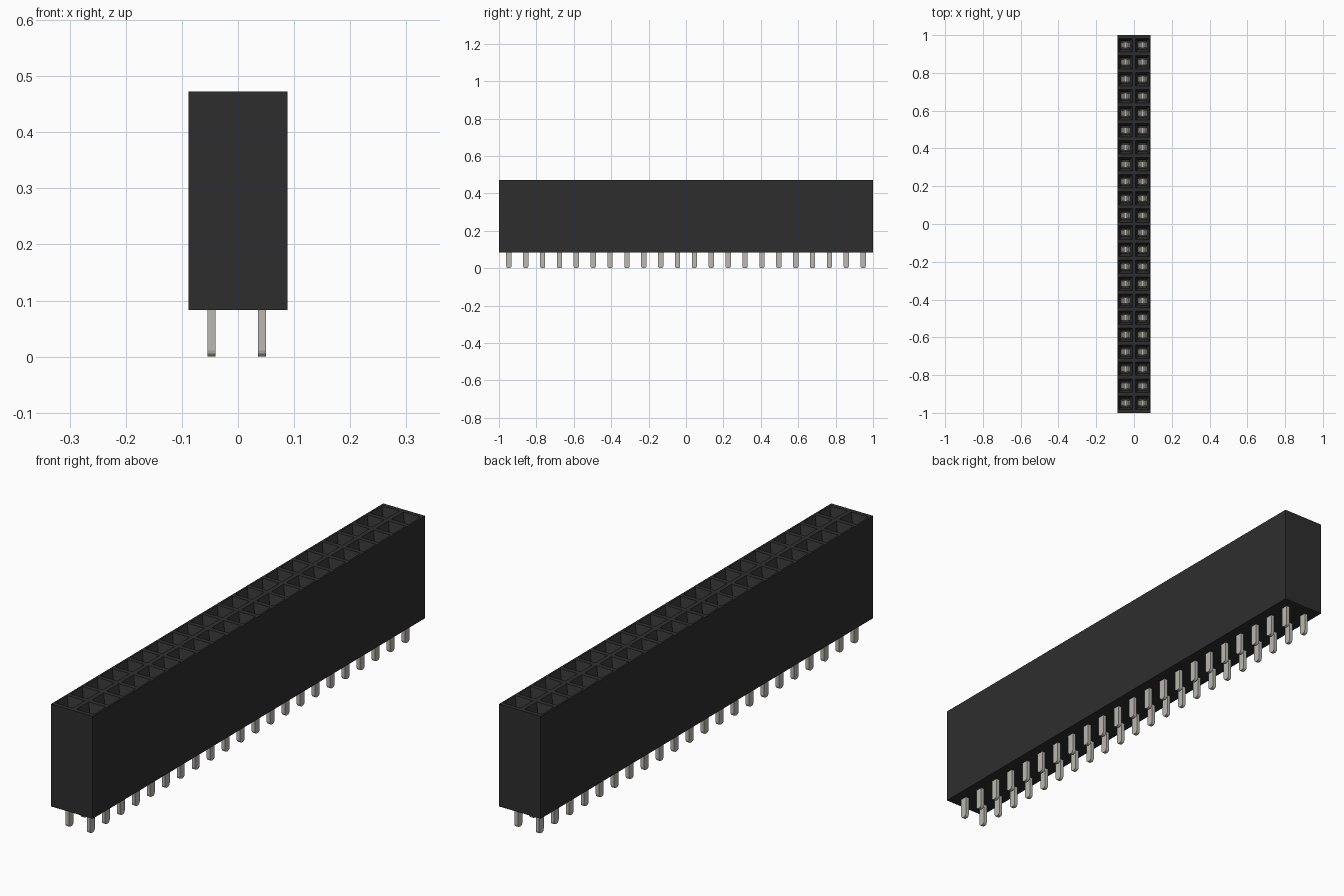
import bpy, bmesh, math

if "Cube" in bpy.data.objects:
    bpy.data.objects.remove(bpy.data.objects["Cube"], do_unlink=True)

COUNT, PITCH = 22, 0.0902
HALF_X, BOTTOM, TOP = 0.088, 0.083, 0.473
HOLE_FLOOR = 0.13
ROWS = [-0.045, 0.045]
YS = [(i - (COUNT - 1) / 2) * PITCH for i in range(COUNT)]


def material(name, rgb, metallic=0.0):
    m = bpy.data.materials.new(name)
    m.use_nodes = True
    m.diffuse_color = (*rgb, 1)
    m.node_tree.nodes["Principled BSDF"].inputs["Base Color"].default_value = (*rgb, 1)
    return m


black = material("black plastic", (0.027, 0.027, 0.027))
metal = material("tinned metal", (0.50, 0.48, 0.43))


def finish(bm, name, mat):
    bmesh.ops.remove_doubles(bm, verts=bm.verts[:], dist=1e-5)
    bmesh.ops.recalc_face_normals(bm, faces=bm.faces[:])
    mesh = bpy.data.meshes.new(name)
    bm.to_mesh(mesh)
    bm.free()
    mesh.materials.append(mat)
    obj = bpy.data.objects.new(name, mesh)
    bpy.context.collection.objects.link(obj)
    return obj


def ring(bm, x0, x1, y0, y1, z):
    return [bm.verts.new(p) for p in ((x0, y0, z), (x1, y0, z), (x1, y1, z), (x0, y1, z))]


def bridge(bm, a, b):
    for i in range(len(a)):
        j = (i + 1) % len(a)
        bm.faces.new((a[i], a[j], b[j], b[i]))


def prism(bm, profile, x0, x1, shear=None):
    """Extrude a closed (y, z) profile along x; shear gives an x offset from z."""
    off = shear or (lambda z: 0)
    a = [bm.verts.new((x0 + off(z), y, z)) for y, z in profile]
    b = [bm.verts.new((x1 + off(z), y, z)) for y, z in profile]
    bridge(bm, a, b)
    bm.faces.new(a)
    bm.faces.new(b)


# Housing: each socket is a funnel mouth leading into a square shaft
bm = bmesh.new()
edges = [-1.0] + [y + PITCH / 2 for y in YS[:-1]] + [1.0]
for cx in ROWS:
    x0, x1 = (-HALF_X, 0) if cx < 0 else (0, HALF_X)
    for i, cy in enumerate(YS):
        y0, y1 = edges[i], edges[i + 1]
        loops = [ring(bm, x0, x1, y0, y1, BOTTOM), ring(bm, x0, x1, y0, y1, TOP)]
        for h, z in ((0.036, TOP), (0.022, TOP - 0.035), (0.022, HOLE_FLOOR)):
            loops.append(ring(bm, cx - h, cx + h, cy - h, cy + h, z))
        for a, b in zip(loops[1:], loops[2:]):
            bridge(bm, a, b)
        bm.faces.new(loops[-1])
        bm.faces.new(loops[0])
        # Outer walls only, none between neighbouring cells
        for k, outer in enumerate((i == 0, cx > 0, i == COUNT - 1, cx < 0)):
            if outer:
                j = (k + 1) % 4
                bm.faces.new((loops[0][k], loops[0][j], loops[1][j], loops[1][k]))
finish(bm, "housing", black)

# Solder pins: flat blades with rounded tips
bm = bmesh.new()
W, R = 0.014, 0.011
for cx in ROWS:
    for cy in YS:
        tip = []
        for side in (-1, 1):
            for s in range(4):
                t = math.radians(30 * s if side < 0 else 90 - 30 * s)
                tip.append((cy + side * (W - R + R * math.cos(t)), R - R * math.sin(t)))
        profile = [(cy - W, BOTTOM + 0.01)] + tip + [(cy + W, BOTTOM + 0.01)]
        prism(bm, profile, cx - 0.009, cx + 0.005)
finish(bm, "solder_pins", metal)

# Spring contacts: a base plate and two leaves leaning towards each other
bm = bmesh.new()
for cx in ROWS:
    for cy in YS:
        base = [(cy - 0.016, HOLE_FLOOR), (cy + 0.016, HOLE_FLOOR),
                (cy + 0.016, HOLE_FLOOR + 0.008), (cy - 0.016, HOLE_FLOOR + 0.008)]
        prism(bm, base, cx - 0.020, cx + 0.020)
        leaf = [(cy - 0.014, HOLE_FLOOR), (cy + 0.014, HOLE_FLOOR),
                (cy + 0.014, 0.37), (cy - 0.014, 0.37)]
        for side in (-1, 1):
            lean = lambda z: -side * 0.008 * (z - HOLE_FLOOR) / (0.37 - HOLE_FLOOR)
            prism(bm, leaf, cx + side * 0.020, cx + side * 0.014, lean)
finish(bm, "spring_contacts", metal)
